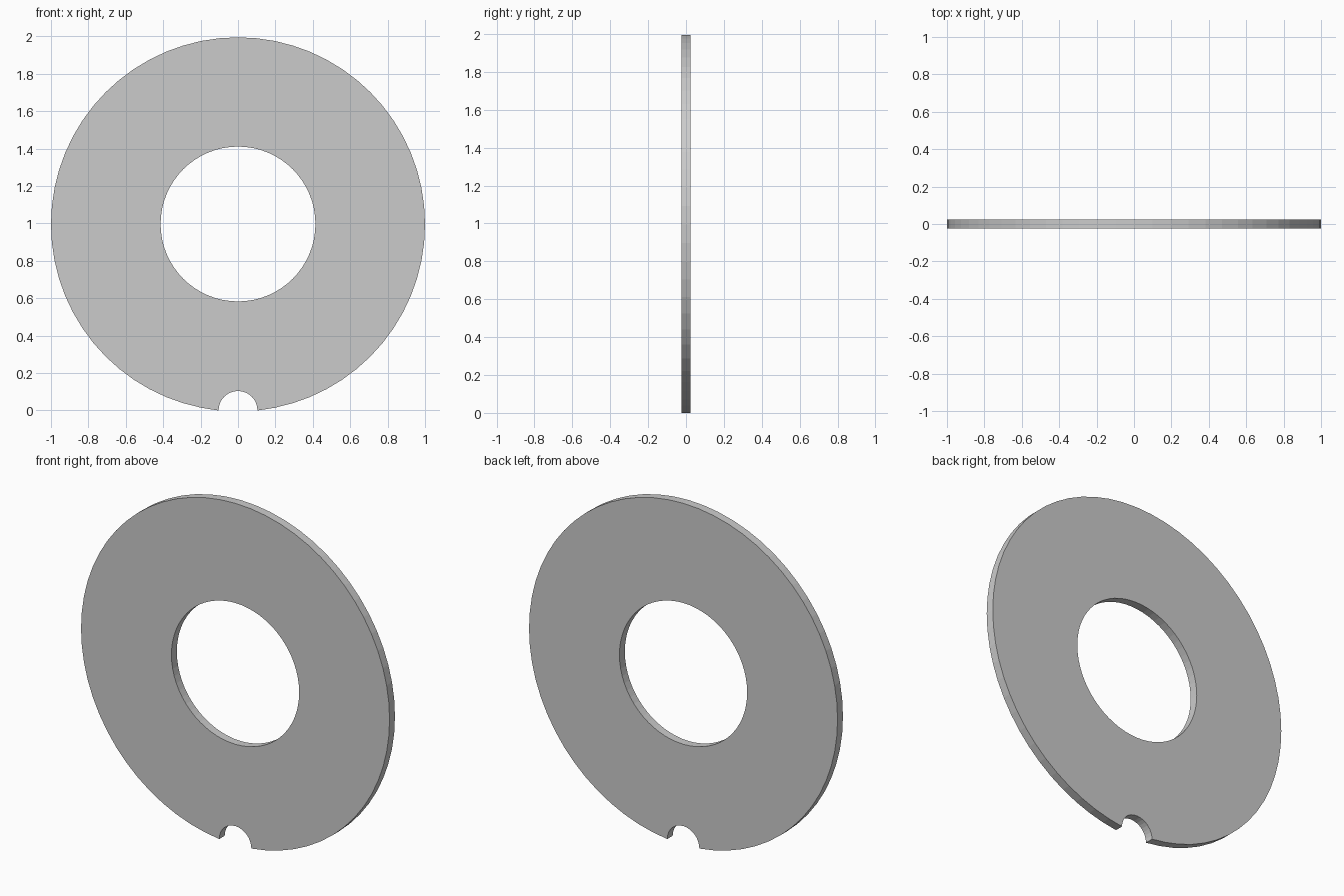
import bpy
from math import sin, cos, radians

if "Cube" in bpy.data.objects:
    bpy.data.objects.remove(bpy.data.objects["Cube"])

CENTRE = 0.995       # height of the disc centre
THICK = 0.05
NOTCH = 0.104        # radius of the bottom notch


def arc(radius, start, end, steps, height):
    """Points along an arc, angles in degrees."""
    return [(radius * cos(radians(start + (end - start) * i / steps)),
             height + radius * sin(radians(start + (end - start) * i / steps)))
            for i in range(steps + 1)]


def add_loop(curve, points):
    spline = curve.splines.new('POLY')
    spline.points.add(len(points) - 1)
    for p, (x, y) in zip(spline.points, points):
        p.co = (x, y, 0, 1)
    spline.use_cyclic_u = True


curve = bpy.data.curves.new("notched_disc", 'CURVE')
curve.dimensions = '2D'
curve.fill_mode = 'BOTH'
curve.extrude = THICK / 2

# Outer rim running round to the semicircular notch
rim = arc(1.0, -84.375, 264.375, 62, CENTRE)
rim += arc(NOTCH, 180, 0, 16, 0.0)[1:-1]
rim[0], rim[62] = (NOTCH, 0), (-NOTCH, 0)
add_loop(curve, rim)

# Central hole
add_loop(curve, arc(0.414, 0, 360, 64, CENTRE + 0.002)[:-1])

# Stand the disc upright and turn it into a welded mesh
disc = bpy.data.objects.new("notched_disc", curve)
bpy.context.collection.objects.link(disc)
disc.rotation_euler.x = radians(90)
bpy.context.view_layer.objects.active = disc
disc.select_set(True)
bpy.ops.object.convert(target='MESH')
disc = bpy.context.object
bpy.ops.object.transform_apply(location=False, rotation=True, scale=False)
bpy.ops.object.mode_set(mode='EDIT')
bpy.ops.mesh.select_all(action='SELECT')
bpy.ops.mesh.remove_doubles(threshold=0.0005)
bpy.ops.mesh.normals_make_consistent(inside=False)
bpy.ops.object.mode_set(mode='OBJECT')
bpy.ops.object.shade_flat()
